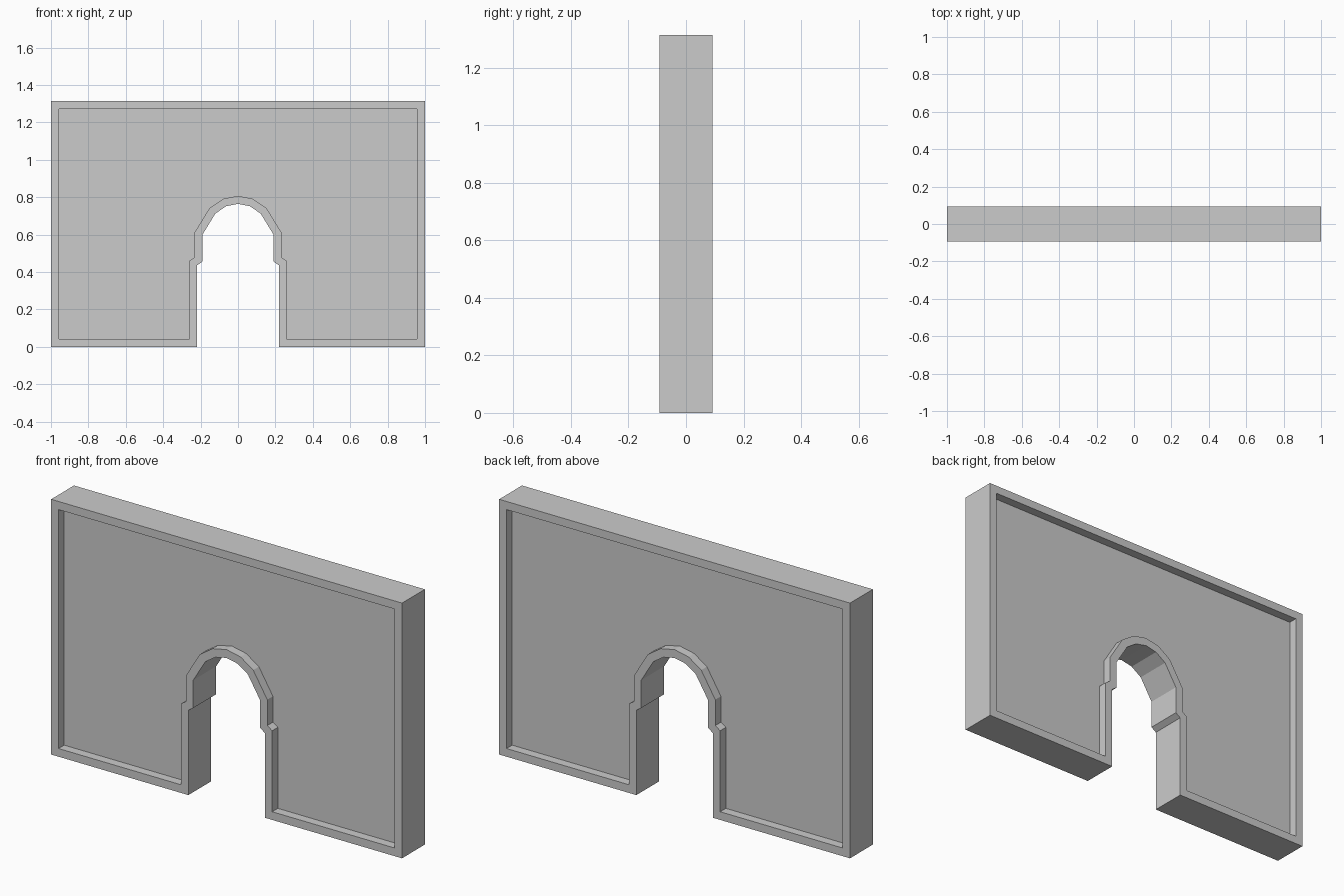
import bpy, bmesh
from mathutils import Vector

if "Cube" in bpy.data.objects:
    bpy.data.objects.remove(bpy.data.objects["Cube"])

HALF_T = 0.093    # half wall thickness
BORDER = 0.042    # width of raised rim
RECESS = 0.046    # depth of sunken panel
HEIGHT = 1.315

# Right half of the outline, from outer top corner down, round the doorway, to the arch crown
right = [(1, HEIGHT), (1, 0), (0.218, 0), (0.218, 0.437), (0.190, 0.456),
         (0.190, 0.600), (0.121, 0.713), (0.063, 0.752)]
outline = right + [(0, 0.765)] + [(-x, z) for x, z in reversed(right)]

# Solid wall slab with arched doorway
bm = bmesh.new()
face = bm.faces.new([bm.verts.new((x, -HALF_T, z)) for x, z in outline])
ext = bmesh.ops.extrude_face_region(bm, geom=[face], use_keep_orig=True)
moved = [g for g in ext["geom"] if isinstance(g, bmesh.types.BMVert)]
bmesh.ops.translate(bm, verts=moved, vec=(0, 2 * HALF_T, 0))
bmesh.ops.recalc_face_normals(bm, faces=bm.faces[:])

# Raised rim and sunken panel on both sides
for panel in [f for f in bm.faces if abs(f.normal.y) > 0.9]:
    inward = Vector((0, -RECESS if panel.normal.y > 0 else RECESS, 0))
    bmesh.ops.inset_individual(bm, faces=[panel], thickness=BORDER, use_even_offset=True)
    sunk = bmesh.ops.extrude_discrete_faces(bm, faces=[panel])["faces"][0]
    bmesh.ops.translate(bm, verts=sunk.verts[:], vec=inward)

bmesh.ops.recalc_face_normals(bm, faces=bm.faces[:])
mesh = bpy.data.meshes.new("arched_wall")
bm.to_mesh(mesh)
bm.free()
bpy.context.collection.objects.link(bpy.data.objects.new("arched_wall", mesh))
